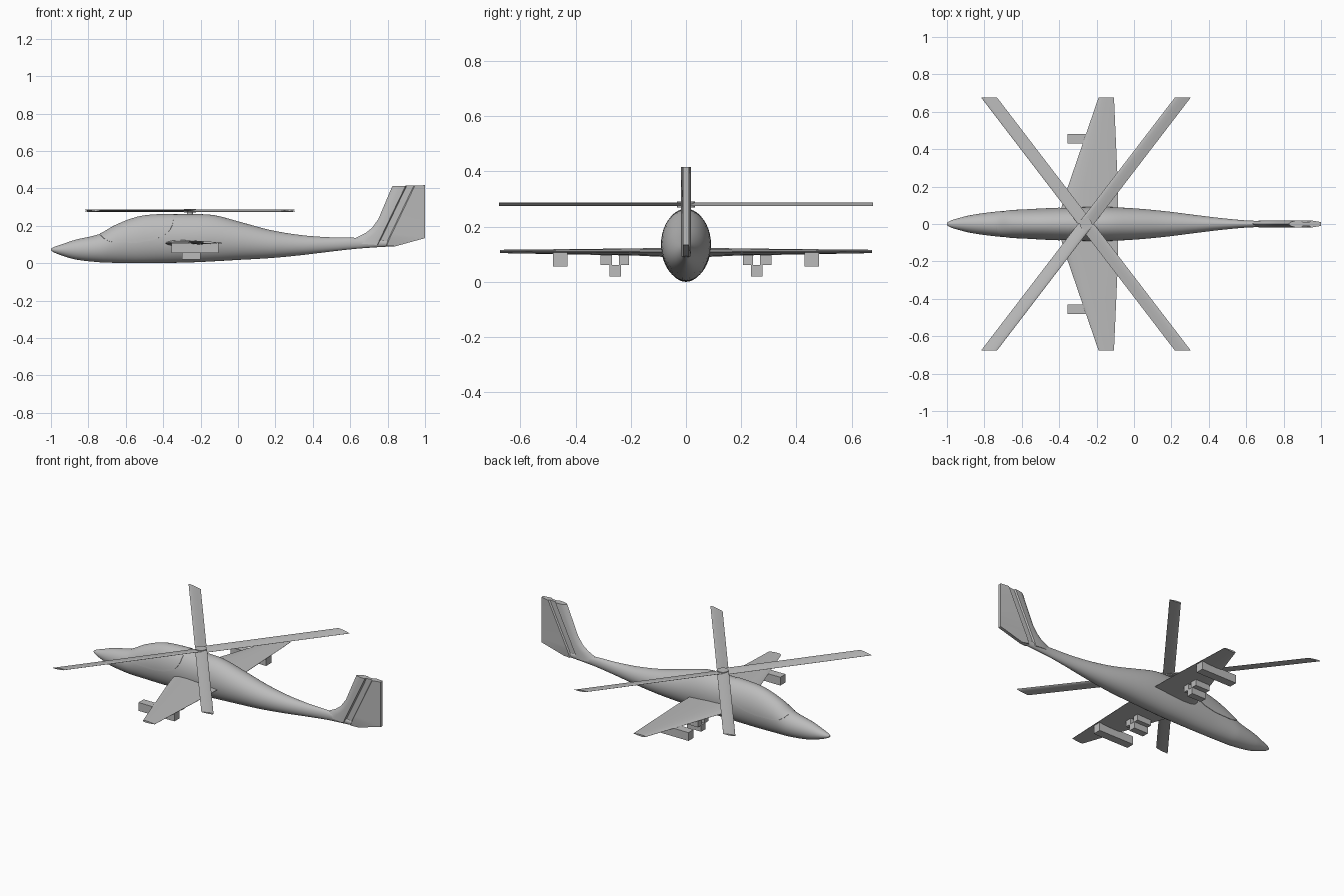
import bpy, bmesh, math
from mathutils import Vector

if "Cube" in bpy.data.objects:
    bpy.data.objects.remove(bpy.data.objects["Cube"])

grey = bpy.data.materials.new("light_grey")
GREY = (0.5, 0.5, 0.5, 1)
grey.diffuse_color = GREY
grey.use_nodes = True
grey.node_tree.nodes["Principled BSDF"].inputs["Base Color"].default_value = GREY


def finish(name, bm, smooth=True):
    bmesh.ops.recalc_face_normals(bm, faces=bm.faces)
    mesh = bpy.data.meshes.new(name)
    bm.to_mesh(mesh)
    bm.free()
    mesh.materials.append(grey)
    ob = bpy.data.objects.new(name, mesh)
    bpy.context.collection.objects.link(ob)
    if smooth:
        bpy.ops.object.select_all(action='DESELECT')
        ob.select_set(True)
        bpy.context.view_layer.objects.active = ob
        bpy.ops.object.shade_smooth_by_angle(angle=math.radians(35))
    return ob


def loft(name, rings, closed=True):
    """Skin a row of cross-sections; closed sections also get end caps."""
    bm = bmesh.new()
    rows = [[bm.verts.new(p) for p in ring] for ring in rings]
    n = len(rows[0])
    for a, b in zip(rows, rows[1:]):
        for i in range(n if closed else n - 1):
            j = (i + 1) % n
            bm.faces.new((a[i], a[j], b[j], b[i]))
    if closed:
        bm.faces.new(rows[0])
        bm.faces.new(rows[-1])
    return finish(name, bm)


def box(name, lo, hi):
    bm = bmesh.new()
    bmesh.ops.create_cube(bm, size=1)
    for v in bm.verts:
        v.co = [(l + h) / 2 + c * (h - l) for l, h, c in zip(lo, hi, v.co)]
    return finish(name, bm, False)


# Fuselage stations: x, bottom z, top z, half width
STATIONS = [
    (-1.0, .068, .078, .006), (-.985, .058, .086, .016), (-.95, .044, .098, .028),
    (-.87, .020, .125, .048), (-.74, .005, .156, .066), (-.66, .002, .200, .072),
    (-.56, .000, .240, .077), (-.47, .000, .257, .082), (-.26, .004, .262, .090),
    (-.13, .010, .257, .090), (.01, .018, .221, .083), (.17, .027, .178, .068),
    (.33, .042, .151, .048), (.48, .060, .139, .030), (.62, .076, .136, .018),
    (.74, .085, .130, .016), (.85, .091, .115, .010)]


def station(x):
    """Catmull-Rom style interpolation between stations."""
    s = STATIONS
    k = max(i for i in range(len(s) - 1) if s[i][0] <= x or i == 0)
    a, b = s[k], s[k + 1]
    p, q = s[max(k - 1, 0)], s[min(k + 2, len(s) - 1)]
    h = b[0] - a[0]
    t = (x - a[0]) / h
    out = []
    for c in (1, 2, 3):
        m0 = (b[c] - p[c]) / (b[0] - p[0]) * h
        m1 = (q[c] - a[c]) / (q[0] - a[0]) * h
        out.append((2*t**3 - 3*t*t + 1) * a[c] + (t**3 - 2*t*t + t) * m0
                   + (3*t*t - 2*t**3) * b[c] + (t**3 - t*t) * m1)
    return out


def hull_point(x, ang, grow=0.0):
    """Point on the hull section; ang is measured up from the side."""
    lo, hi, w = station(x)
    return (x, (w + grow) * math.cos(ang),
            (lo + hi) / 2 + ((hi - lo) / 2 + grow) * math.sin(ang))


xs = []
for a, b in zip(STATIONS, STATIONS[1:]):
    xs += [a[0] + (b[0] - a[0]) * i / 4 for i in range(4)]
xs.append(STATIONS[-1][0])
loft("fuselage", [[hull_point(x, math.tau * i / 40) for i in range(40)] for x in xs])

# Canopy: slightly proud shell over the nose, its sill following a curve
SILL = [(-.735, .150), (-.72, .134), (-.69, .117), (-.65, .110), (-.54, .109),
        (-.46, .122), (-.40, .145), (-.365, .175), (-.35, .205), (-.342, .255)]
canopy_rows = []
for (x0, z0), (x1, z1) in zip(SILL, SILL[1:]):
    for i in range(3):
        x, z = x0 + (x1 - x0) * i / 3, z0 + (z1 - z0) * i / 3
        lo, hi, w = station(x)
        a0 = math.asin(max(-1, min(.99, (z - (lo + hi) / 2) / ((hi - lo) / 2))))
        arc = [a0 + (math.pi - 2 * a0) * j / 24 for j in range(25)]
        canopy_rows.append([hull_point(x, a0, -.003)]
                           + [hull_point(x, a, .0025) for a in arc]
                           + [hull_point(x, math.pi - a0, -.003)])
loft("canopy", canopy_rows, closed=False)

# Tail fin with a slanted hinge groove: leading x, z and trailing x, z per row
FIN = [(.58, .11, .84, .09), (.64, .140, 1, .134), (.68, .160, 1, .160),
       (.715, .187, 1, .187), (.75, .235, 1, .235), (.825, .412, 1, .417)]
rings = []
for lx, lz, tx, tz in FIN:
    g = .75 + ((lz + tz) / 2 - .11) * .48
    chord = [(lx + (g - lx) * .2, .011), (lx + (g - lx) * .55, .018), (g, .019),
             (g + .006, .010), (g + .044, .010), (g + .05, .019), (tx, .010)]
    pt = lambda x, y: (x, y, lz + (tz - lz) * (x - lx) / (tx - lx))
    rings.append([pt(lx, 0)] + [pt(x, y) for x, y in chord]
                 + [pt(x, -y) for x, y in reversed(chord)])
loft("tail_fin", rings)

# Airfoil outline: chord fraction, height fraction
FOIL = [(0, 0), (.03, .4), (.12, .8), (.3, 1), (.6, .75), (1, .08),
        (1, -.08), (.6, -.75), (.3, -1), (.12, -.8), (.03, -.4)]

# Wings: y, leading x, trailing x, centre z, half thickness
WING = [(.03, -.40, -.085, .107, .018), (.10, -.385, -.085, .107, .016),
        (.18, -.36, -.085, .108, .013), (.675, -.19, -.107, .110, .006)]
for side, label in ((1, "back"), (-1, "front")):
    loft(label + "_wing",
         [[(lx + (tx - lx) * u, side * y, z + v * h) for u, v in FOIL]
          for y, lx, tx, z, h in WING])
    # Underwing stores: a long outer pod and a cluster of three small ones
    PODS = [("outer_pod", -.355, -.105, .43, .482, .055, .107),
            ("upper_inner_pod", -.30, -.20, .207, .243, .060, .098),
            ("upper_outer_pod", -.30, -.20, .268, .310, .060, .098),
            ("lower_pod", -.30, -.20, .235, .278, .020, .061)]
    for name, x0, x1, y0, y1, z0, z1 in PODS:
        ya, yb = sorted((side * y0, side * y1))
        box(label + "_" + name, (x0, ya, z0), (x1, yb, z1))

# Rotor: four pitched blades with tips cut along the body axis
HUB = Vector((-.257, 0, .280))
for sx in (1, -1):
    for sy in (1, -1):
        lead = sy * sx  # which edge of the blade faces the rotation
        rings = []
        for r in (0, .25, .5, .75, 1):
            ring = []
            for u, v in FOIL:
                c = u - .5
                edge = sy * c * .085
                ring.append(HUB + Vector((sx * .5185 * r + edge,
                                          sy * .677 * r,
                                          -c * .010 + v * .0045)))
            rings.append(ring)
        loft("rotor_blade", rings)

# Rotor mast and hub
bm = bmesh.new()
for radius, z0, z1 in ((.017, .25, .28), (.032, .270, .291)):
    made = bmesh.ops.create_cone(bm, cap_ends=True, segments=24, radius1=radius,
                                 radius2=radius, depth=z1 - z0)
    bmesh.ops.translate(bm, verts=made["verts"], vec=(HUB.x, 0, (z0 + z1) / 2))
finish("rotor_hub", bm)
